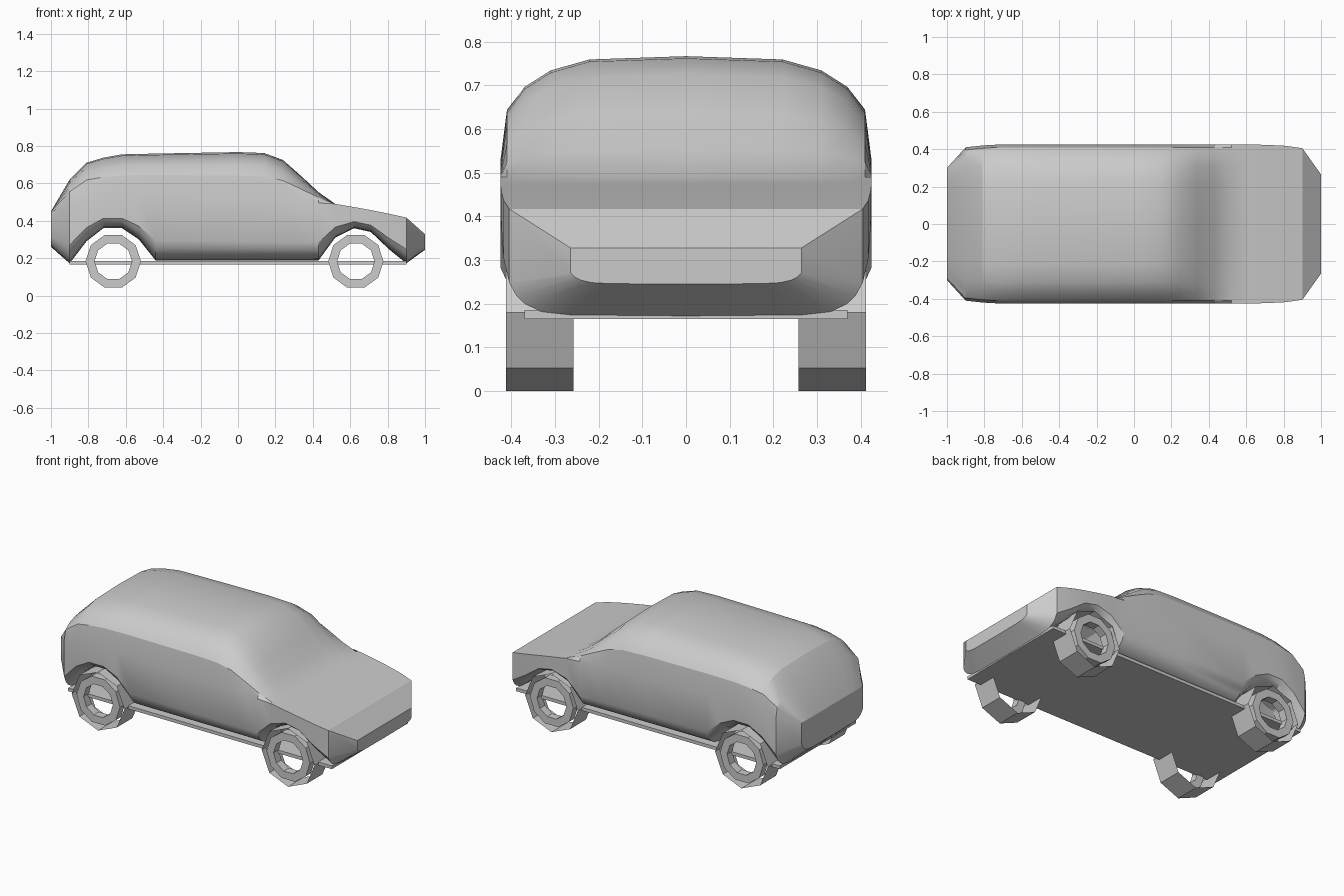
import bpy, bmesh, math
from mathutils import Matrix

if "Cube" in bpy.data.objects:
    bpy.data.objects.remove(bpy.data.objects["Cube"])

grey = bpy.data.materials.new("light grey")
grey.diffuse_color = (0.6, 0.6, 0.6, 1)
grey.use_nodes = True
grey.node_tree.nodes["Principled BSDF"].inputs["Base Color"].default_value = grey.diffuse_color


def finish(name, bm, angle=None):
    bmesh.ops.recalc_face_normals(bm, faces=bm.faces)
    me = bpy.data.meshes.new(name)
    bm.to_mesh(me)
    bm.free()
    me.materials.append(grey)
    ob = bpy.data.objects.new(name, me)
    bpy.context.collection.objects.link(ob)
    if angle:
        bpy.ops.object.select_all(action='DESELECT')
        ob.select_set(True)
        bpy.context.view_layer.objects.active = ob
        bpy.ops.object.shade_smooth_by_angle(angle=math.radians(angle))
    return ob


# Body shell: stations of x, floor z, belt z, roof z, half width
stations = [
    (-1.00, .26, .45, .45, .30), (-.90, .172, .49, .62, .41),
    (-.81, .29, .525, .71, .42), (-.72, .36, .53, .737, .425),
    (-.62, .36, .53, .755, .425), (-.53, .30, .53, .757, .425),
    (-.44, .187, .53, .759, .425), (0, .187, .515, .767, .425),
    (.14, .187, .51, .762, .425), (.24, .187, .505, .725, .425),
    (.34, .187, .50, .637, .425), (.43, .187, .495, .553, .425),
    (.52, .31, .49, .49, .425), (.62, .36, .473, .473, .425),
    (.71, .34, .457, .457, .423), (.81, .245, .437, .437, .418),
    (.90, .172, .417, .417, .405), (1.00, .245, .328, .328, .265)]
# Half cross-section as (width share, height share)
lower = [(.66, .01), (.82, .04), (.91, .11), (.96, .19), (1, .31)]
upper = [(.965, .50), (.87, .72), (.73, .87), (.52, .97)]


def section(x, floor, belt, roof, w):
    half = [(w * a, floor + (belt - floor) * b) for a, b in lower]
    half.append((w, belt))
    half += [(w * a, belt + (roof - belt) * b) for a, b in upper]
    ring = [(0, floor)] + half + [(0, roof)] + [(-y, z) for y, z in reversed(half)]
    return [(x, y, z) for y, z in ring]


bm = bmesh.new()
rings = [[bm.verts.new(p) for p in section(*s)] for s in stations]
n = len(rings[0])
for a, b in zip(rings, rings[1:]):
    for i in range(n):
        j = (i + 1) % n
        bm.faces.new((a[i], a[j], b[j], b[i]))
bm.faces.new(rings[0])
bm.faces.new(rings[-1])
finish("body_shell", bm, 25)

# Flat floor plate
bm = bmesh.new()
bmesh.ops.create_cube(bm, size=1, matrix=Matrix.Translation((0, 0, .175))
                      @ Matrix.Diagonal((1.8, .74, .02, 1)))
finish("floor_plate", bm)


def circle(bm, cx, y, cz, r, sides):
    return [bm.verts.new((cx + r * math.cos(2 * math.pi * i / sides), y,
                          cz + r * math.sin(2 * math.pi * i / sides)))
            for i in range(sides)]


def bridge(bm, a, b):
    for i in range(len(a)):
        j = (i + 1) % len(a)
        bm.faces.new((a[i], a[j], b[j], b[i]))


# Wheels: open eight-sided tread with a ten-sided rim ring inside
for end, cx in (("front", .63), ("rear", -.667)):
    for side, s in (("right", -1), ("left", 1)):
        bm = bmesh.new()
        bridge(bm, circle(bm, cx, s * .258, .18, .18, 8),
               circle(bm, cx, s * .412, .18, .18, 8))
        finish(f"{end}_{side}_tread", bm)

        bm = bmesh.new()
        loops = [circle(bm, cx, s * y, .183, r, 10)
                 for y, r in ((.41, .10), (.41, .148), (.36, .148), (.36, .10))]
        for k in range(4):
            bridge(bm, loops[k], loops[(k + 1) % 4])
        finish(f"{end}_{side}_rim", bm)
